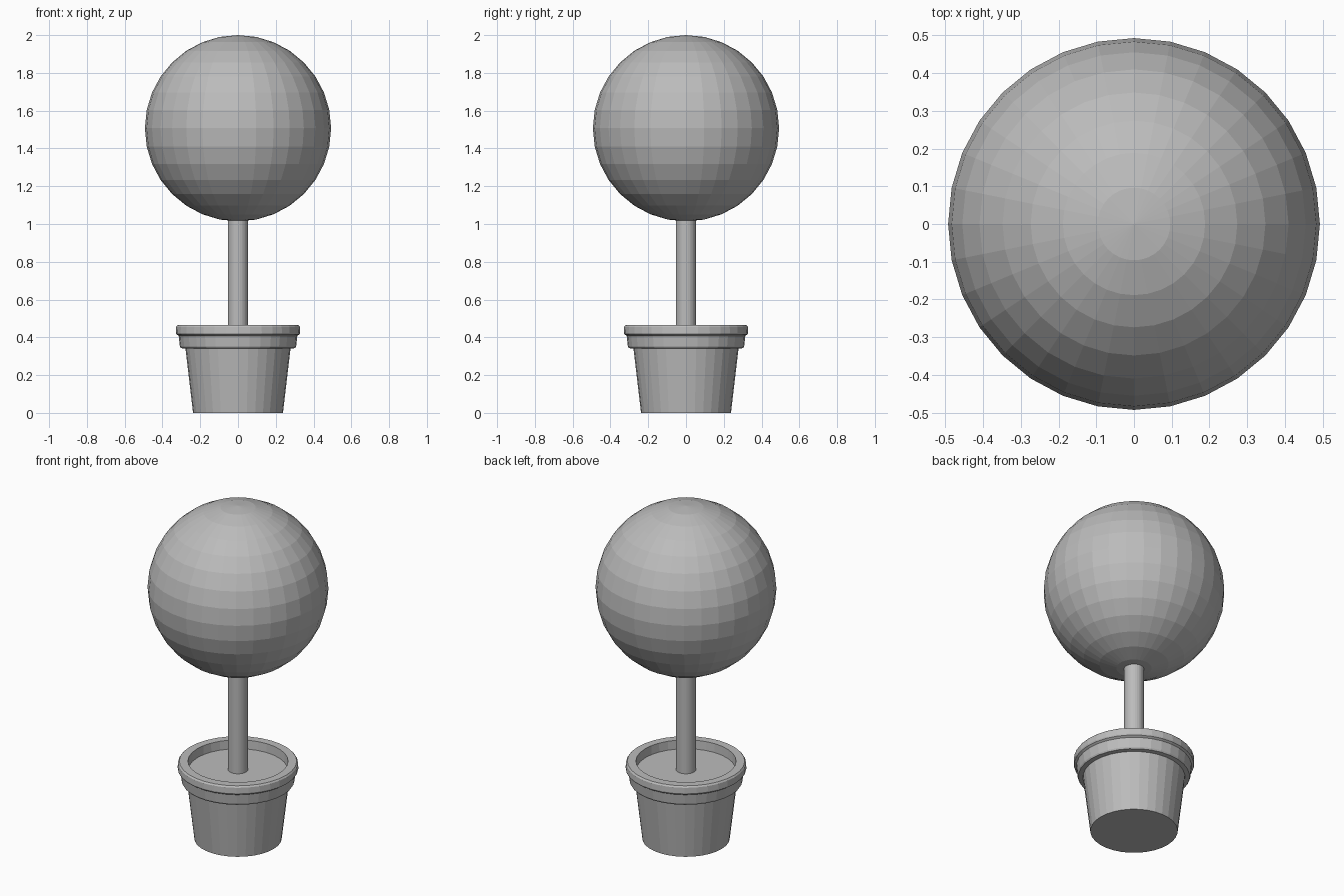
import bpy
import bmesh
from math import cos, sin, tau

SIDES = 32

cube = bpy.data.objects.get("Cube")
if cube:
    bpy.data.objects.remove(cube, do_unlink=True)

grey = bpy.data.materials.new("plain grey")
grey.use_nodes = True
colour = (0.5, 0.5, 0.5, 1)
grey.diffuse_color = colour
grey.node_tree.nodes["Principled BSDF"].inputs["Base Color"].default_value = colour


def finish(name, bm):
    """Turn a bmesh into a flat-shaded object."""
    bmesh.ops.recalc_face_normals(bm, faces=bm.faces)
    mesh = bpy.data.meshes.new(name)
    bm.to_mesh(mesh)
    bm.free()
    mesh.materials.append(grey)
    obj = bpy.data.objects.new(name, mesh)
    bpy.context.collection.objects.link(obj)
    return obj


def lathe(name, profile):
    """Spin (radius, height) points about z and cap both ends."""
    bm = bmesh.new()
    rings = [[bm.verts.new((r * cos(tau * i / SIDES), r * sin(tau * i / SIDES), z))
              for i in range(SIDES)] for r, z in profile]
    for low, high in zip(rings, rings[1:]):
        for i in range(SIDES):
            j = (i + 1) % SIDES
            bm.faces.new((low[i], low[j], high[j], high[i]))
    bm.faces.new(rings[0])
    bm.faces.new(rings[-1])
    return finish(name, bm)


# Pot: tapered body, collar, rim and the recessed soil surface
lathe("pot", [
    (0.238, 0), (0.278, 0.34),
    (0.303, 0.343), (0.308, 0.352), (0.314, 0.408),
    (0.326, 0.416), (0.329, 0.424), (0.327, 0.456), (0.32, 0.465),
    (0.273, 0.465), (0.27, 0.413),
])

# Trunk, running from the soil into the crown
lathe("trunk", [(0.054, 0.41), (0.054, 1.06)])

# Round crown
bm = bmesh.new()
bmesh.ops.create_uvsphere(bm, u_segments=SIDES, v_segments=16, radius=0.493)
crown = finish("crown", bm)
crown.location.z = 1.507
